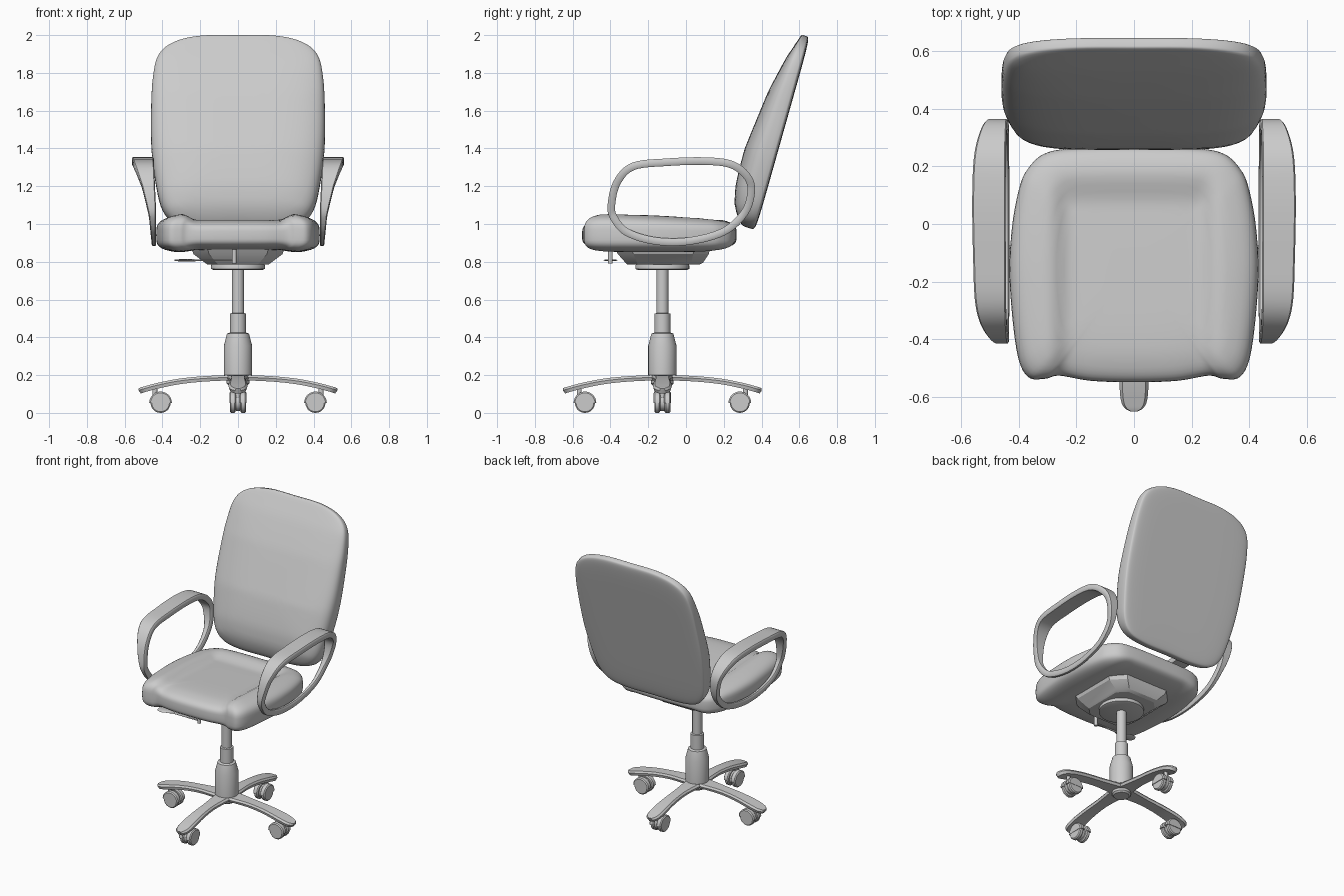
import bpy, bmesh, math
from mathutils import Vector, Matrix

if "Cube" in bpy.data.objects:
    bpy.data.objects.remove(bpy.data.objects["Cube"])

CY = -0.125  # y of the central column


def smooth(ob, angle=35):
    bpy.ops.object.select_all(action='DESELECT')
    ob.select_set(True)
    bpy.context.view_layer.objects.active = ob
    bpy.ops.object.shade_smooth_by_angle(angle=math.radians(angle))


def loft(name, rings, loop=False, matrix=None, angle=35):
    """Skin a list of equal-length point rings; cap the ends or close the loop."""
    bm = bmesh.new()
    vs = [[bm.verts.new(p) for p in r] for r in rings]
    n = len(vs[0])
    for i in range(len(vs) if loop else len(vs) - 1):
        a, b = vs[i], vs[(i + 1) % len(vs)]
        for j in range(n):
            k = (j + 1) % n
            bm.faces.new((a[j], a[k], b[k], b[j]))
    if not loop:
        bm.faces.new(vs[0])
        bm.faces.new(vs[-1])
    if matrix:
        bm.transform(matrix)
    bmesh.ops.recalc_face_normals(bm, faces=bm.faces)
    me = bpy.data.meshes.new(name)
    bm.to_mesh(me)
    bm.free()
    ob = bpy.data.objects.new(name, me)
    bpy.context.collection.objects.link(ob)
    smooth(ob, angle)
    return ob


def spline(pts, steps, closed=False):
    """Catmull-Rom through points of any dimension."""
    n, out = len(pts), []
    get = (lambda i: pts[i % n]) if closed else (lambda i: pts[max(0, min(n - 1, i))])
    for i in range(n if closed else n - 1):
        a, b, c, d = (get(i + k) for k in (-1, 0, 1, 2))
        for s in range(steps):
            t = s / steps
            out.append(tuple(0.5 * (2 * q + (r - p) * t + (2 * p - 5 * q + 4 * r - w) * t * t
                                    + (3 * q - p - 3 * r + w) * t ** 3)
                             for p, q, r, w in zip(a, b, c, d)))
    if not closed:
        out.append(tuple(pts[-1]))
    return out


def lerp_table(tab, v):
    for (a, p), (b, q) in zip(tab, tab[1:]):
        if v <= b:
            return p + (q - p) * max(0, (v - a) / (b - a))
    return tab[-1][1]


def sstep(a, b, v):
    t = max(0, min(1, (v - a) / (b - a)))
    return t * t * (3 - 2 * t)


def lathe(name, profile, at, seg=32):
    return loft(name, [[(at[0] + r * math.cos(2 * math.pi * j / seg),
                         at[1] + r * math.sin(2 * math.pi * j / seg), z) for j in range(seg)]
                       for r, z in profile])


def pad(name, half, mid, top, bot, ntop, nbot, matrix=None):
    """Cushion: mirrored half outline, inflated between top(x, y) and bot(x, y)."""
    pts = half + [(-x, y) for x, y in half[-2:0:-1]]
    outline = spline(pts, 5, True)
    cy = (half[0][1] + half[-1][1]) / 2
    ss = [0.01] + [i / 16 for i in range(1, 15)] + [.91, .94, .965, .983, .994, .999]

    def ring(s, f, n):
        h = (1 - s ** n) ** (1 / n)
        out = []
        for x, y in outline:
            px, py = x * s, cy + (y - cy) * s
            out.append((px, py, mid + (f(px, py) - mid) * h))
        return out
    rings = [ring(s, top, ntop) for s in ss] + [ring(1, top, ntop)]
    rings += [ring(s, bot, nbot) for s in reversed(ss)]
    return loft(name, rings, matrix=matrix, angle=60)


# Seat cushion with raised bolsters around a shallow dip
def seat_top(x, y):
    dip = (1 - sstep(.22, .30, abs(x))) * (1 - sstep(.06, .2, y))
    return lerp_table([(-.45, 1.066), (.27, 1.03)], y) - .038 * dip


seat_half = [(0, -.55), (.15, -.545), (.26, -.527), (.31, -.538), (.37, -.53), (.408, -.44),
             (.432, -.2), (.425, -.02), (.40, .12), (.37, .19), (.31, .245), (.2, .264), (0, .268)]
pad("seat", seat_half, .94, seat_top,
    lambda x, y: .862 - .02 * sstep(.2, .33, abs(x)), 4, 4)

# Backrest: local x across, y up the back plane, z forwards
thick = [(0, .13), (.09, .165), (.19, .175), (.4, .174), (.72, .137), (.92, .1), (1.06, .06)]
back_half = [(0, 0), (.2, 0), (.33, .025), (.4, .1), (.435, .24), (.458, .43), (.46, .65), (.45, .83),
             (.42, .95), (.34, 1.02), (.2, 1.055), (0, 1.058)]
ang = math.atan2(.285, 1.01)
up = Vector((0, math.sin(ang), math.cos(ang)))
fwd = Vector((0, -math.cos(ang), math.sin(ang)))
M = Matrix((Vector((1, 0, 0)), up, fwd)).transposed().to_4x4()
M.translation = (0, .37, .97)
pad("backrest", back_half, .04, lambda x, y: lerp_table(thick, y), lambda x, y: 0, 3.5, 8, M)

# Armrest loops: ribbon that widens towards the top
path = spline([(-.395, 1.1), (-.365, 1.22), (-.28, 1.305), (-.1, 1.327), (.1, 1.333), (.24, 1.315),
               (.325, 1.25), (.345, 1.17), (.31, 1.06), (.2, .96), (.02, .91), (-.16, .91),
               (-.31, .955), (-.38, 1.03)], 6, True)
x_out = [(.9, .456), (1.05, .472), (1.2, .51), (1.28, .54), (1.335, .563)]
x_in = [(.9, .433), (1.1, .435), (1.335, .446)]
rings = []
for i, (y, z) in enumerate(path):
    p, q = path[i - 1], path[(i + 1) % len(path)]
    t = Vector((q[0] - p[0], q[1] - p[1])).normalized()
    n = Vector((-t.y, t.x)) * .02
    a, b = lerp_table(x_in, z), lerp_table(x_out, z)
    c = .005
    sec = [(a, -.7), (a + c, -1), (b - c, -1), (b, -.7), (b, .7), (b - c, 1), (a + c, 1), (a, .7)]
    rings.append([(x, y + n.x * k, z + n.y * k) for x, k in sec])
arm = loft("armrests", rings, loop=True, angle=50)
arm.modifiers.new("Mirror", 'MIRROR')

# Tilt mechanism housing under the seat
rings = []
for z, hx, y0, y1 in [(.785, .16, -.31, .07), (.795, .175, -.32, .09), (.84, .235, -.36, .12), (.875, .25, -.38, .13)]:
    c = hx * .35
    rings.append([(hx, y0 + c, z), (hx, y1 - c, z), (hx - c, y1, z), (c - hx, y1, z),
                  (-hx, y1 - c, z), (-hx, y0 + c, z), (c - hx, y0, z), (hx - c, y0, z)])
loft("tilt_housing", rings, angle=25)
lathe("mount_plate", [(.13, .757), (.143, .762), (.143, .78), (.138, .79)], (0, CY), 40)

# Height lever: thin rod and flat paddle
rings = []
for x, w, h in [(-.02, .008, .005), (-.22, .008, .005), (-.25, .022, .006), (-.29, .038, .006),
                (-.325, .03, .005), (-.335, .012, .003)]:
    rings.append([(x, -.4 + w * math.cos(k * math.pi / 4), .808 + h * math.sin(k * math.pi / 4)) for k in range(8)])
loft("height_lever", rings)
lathe("lever_pivot", [(.012, .79), (.012, .87)], (-.02, -.4), 12)

# Gas column
lathe("column", [(.05, .145), (.06, .155), (.06, .19), (.075, .2), (.075, .355), (.058, .42), (.042, .425),
                 (.042, .525), (.032, .528), (.032, .77)], (0, CY))

# Four legs, each with a twin-wheel caster
leg_pts = spline([(0, .2, .062), (.08, .199, .055), (.2, .193, .042), (.32, .18, .044),
                  (.43, .158, .05), (.49, .142, .045), (.515, .135, .032), (.526, .13, .014)], 4)


def half_disc(name, r, c, y0, y1, m, a0, a1, seg):
    full = abs(a1 - a0) >= 2 * math.pi
    an = [a0 + (a1 - a0) * k / seg for k in range(seg if full else seg + 1)]
    rows = [(y0, .88), (y0 + .006, 1), (y1 - .006, 1), (y1, .88)]
    return loft(name, [[(c[0] + r * s * math.cos(a), y, c[1] + r * s * math.sin(a)) for a in an]
                       for y, s in rows], matrix=m)


for i in range(4):
    m = Matrix.Translation((0, CY, 0)) @ Matrix.Rotation(i * math.pi / 2, 4, 'Z')
    rings = []
    for r, z, w in leg_pts:
        rings.append([(r, -w, z - .012), (r, -w * .8, z), (r, w * .8, z), (r, w, z - .012),
                      (r - .012, w * .9, z - .028), (r - .012, -w * .9, z - .028)])
    loft(f"leg_{i}", rings, matrix=m, angle=40)
    for s, y0, y1 in (("a", -.042, -.012), ("b", .012, .042)):
        half_disc(f"wheel_{i}{s}", .053, (.41, .053), y0, y1, m, 0, 2 * math.pi, 28)
        half_disc(f"caster_hood_{i}{s}", .06, (.41, .053), y0 - .004, y1 + .002, m, 0, math.pi, 16)
    half_disc(f"caster_bridge_{i}", .045, (.415, .055), -.016, .016, m, 0, 2 * math.pi, 20)
    p = m @ Vector((.44, 0, 0))
    lathe(f"caster_stem_{i}", [(.013, .07), (.013, .145)], p, 14)
